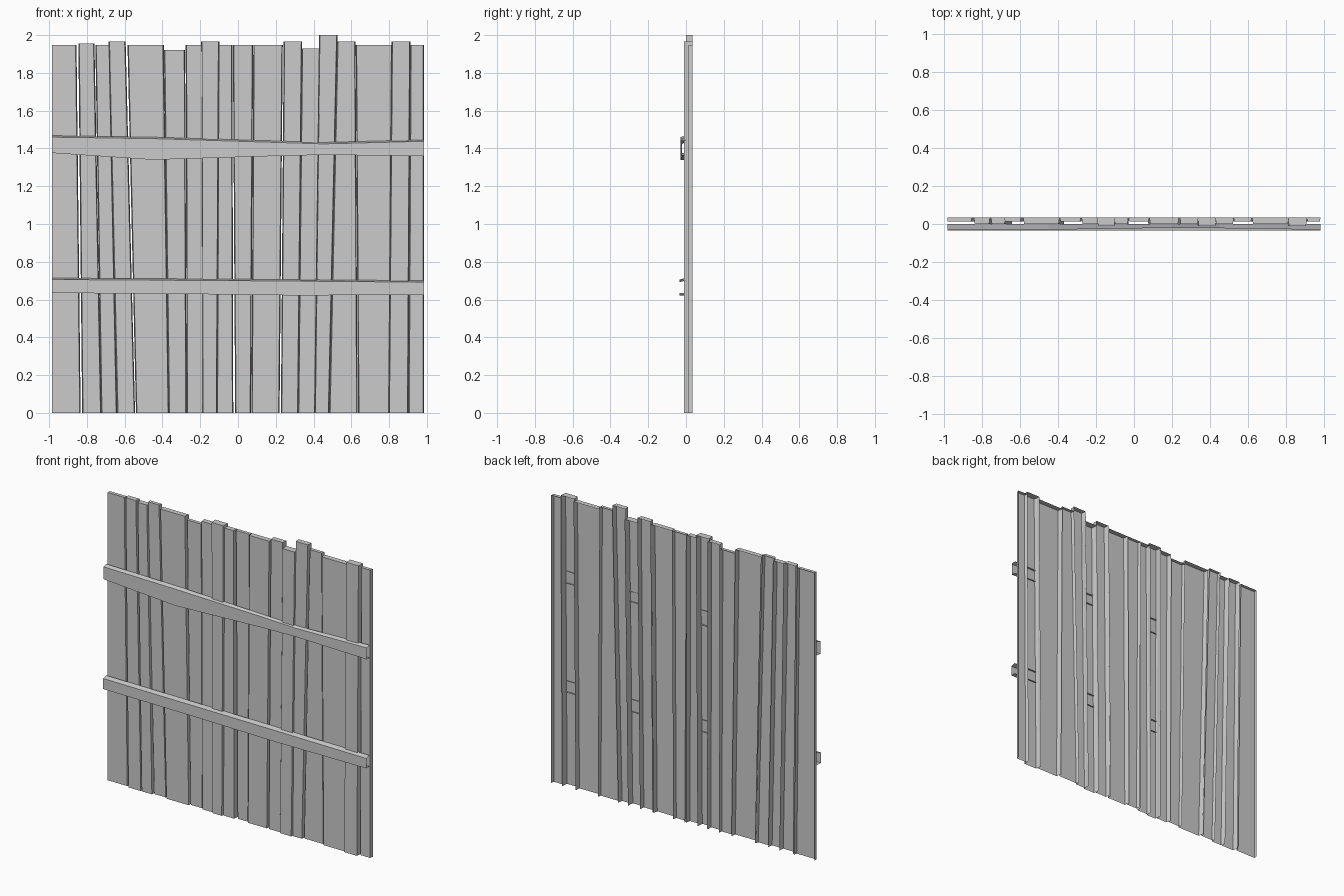
import bpy

BACK = 0.035
FLARE = 0.005


def make_object(name, verts, faces):
    mesh = bpy.data.meshes.new(name)
    mesh.from_pydata(verts, [], faces)
    mesh.update()
    obj = bpy.data.objects.new(name, mesh)
    bpy.context.collection.objects.link(obj)
    return obj


def plank(name, top, bottom, height, front):
    # Hollow board: front, two sides and top, open at back and bottom
    (tl, tr), (bl, br) = top, bottom
    f = FLARE
    verts = [(bl, front, 0), (br, front, 0), (tr, front, height), (tl, front, height),
             (max(bl - f, -0.985), BACK, 0), (min(br + f, 0.985), BACK, 0),
             (min(tr + f, 0.985), BACK, height), (max(tl - f, -0.985), BACK, height)]
    make_object(name, verts, [(0, 1, 2, 3), (1, 5, 6, 2), (4, 0, 3, 7), (3, 2, 6, 7)])


def rail(name, sections, back):
    # Channel rail: front, top and bottom strips, open at back and ends
    verts, faces = [], []
    for x, low, high, front in sections:
        verts += [(x, back, low), (x, front, low), (x, front, high - 0.008), (x, back, high)]
    for i in range(len(sections) - 1):
        a, b = 4 * i, 4 * i + 4
        for k in range(3):
            faces.append((a + k, b + k, b + k + 1, a + k + 1))
    make_object(name, verts, faces)


# Upright boards: top left/right, bottom left/right, height, front depth
MID, DEEP, NEAR = 0.0, 0.012, -0.01
boards = [
    ((-.985, -.86), (-.985, -.838), 1.947, DEEP),
    ((-.84, -.765), (-.82, -.728), 1.955, MID),
    ((-.75, -.683), (-.72, -.645), 1.947, MID),
    ((-.68, -.60), (-.635, -.55), 1.965, DEEP),
    ((-.58, -.398), (-.535, -.37), 1.947, MID),
    ((-.387, -.285), (-.362, -.277), 1.92, DEEP),
    ((-.272, -.192), (-.267, -.187), 1.947, MID),
    ((-.19, -.104), (-.185, -.115), 1.965, NEAR),
    ((-.10, -.035), (-.108, -.03), 1.947, MID),
    ((-.022, .075), (-.01, .064), 1.947, DEEP),
    ((.086, .232), (.076, .215), 1.947, MID),
    ((.247, .335), (.232, .315), 1.965, MID),
    ((.342, .43), (.322, .405), 1.93, NEAR),
    ((.434, .522), (.41, .478), 2.0, MID),
    ((.53, .617), (.488, .628), 1.965, DEEP),
    ((.628, .812), (.641, .797), 1.947, MID),
    ((.818, .908), (.802, .897), 1.965, NEAR),
    ((.917, .98), (.907, .98), 1.947, DEEP),
]
for i, (top, bottom, height, front) in enumerate(boards, 1):
    plank(f"board_{i:02d}", top, bottom, height, front)

# Horizontal rails: x, bottom z, top z, front depth
rail("upper_rail", [(-.985, 1.376, 1.468, -.03), (-.45, 1.34, 1.46, -.03),
                    (.2, 1.36, 1.44, -.02), (.45, 1.366, 1.432, -.022),
                    (.985, 1.36, 1.446, -.03)], -.001)
rail("lower_rail", [(-.985, .635, .714, -.035), (-.3, .63, .71, -.035),
                    (.3, .622, .706, -.035), (.985, .625, .70, -.035)], -.001)
